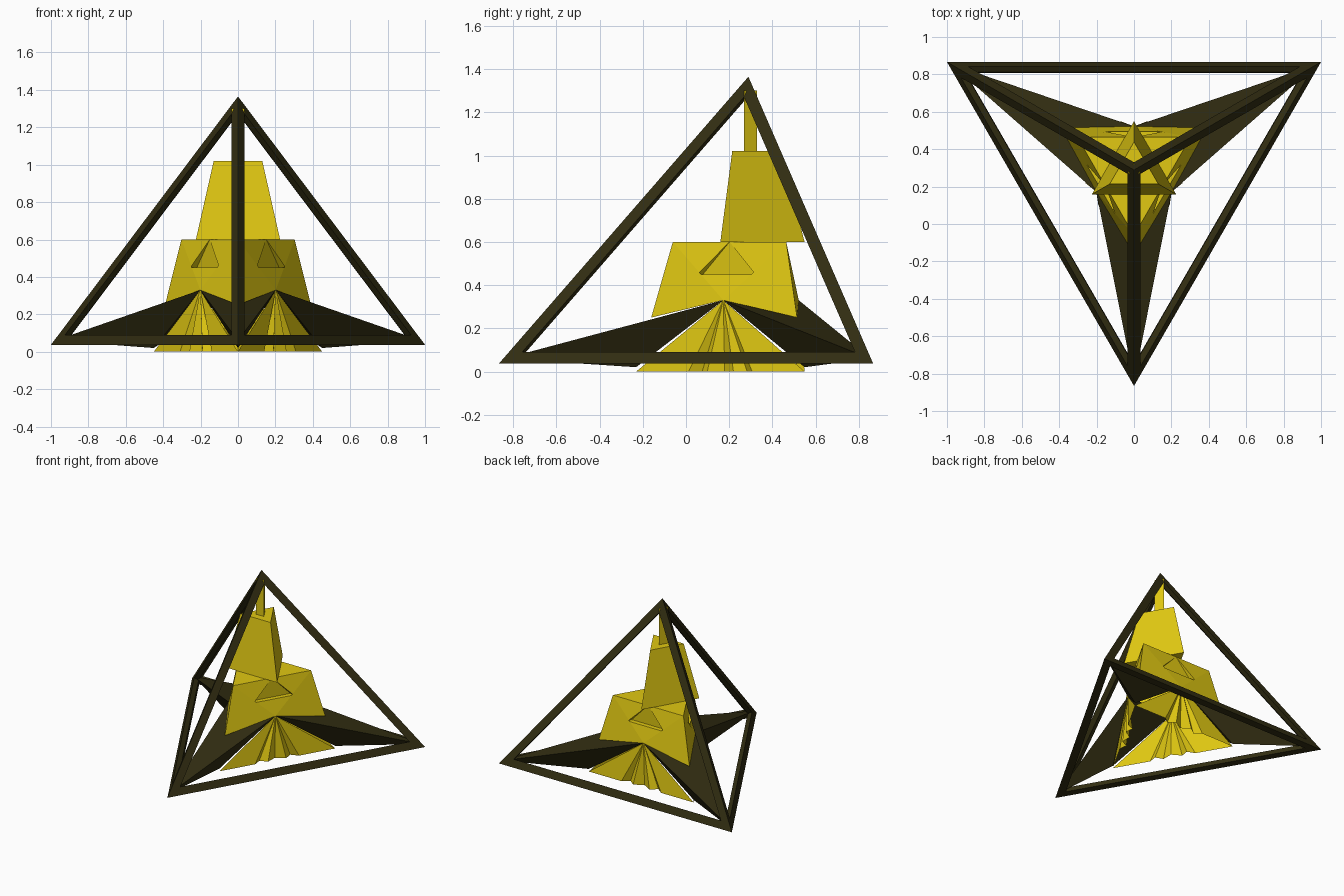
import bpy, bmesh, math
from mathutils import Vector, Matrix

if "Cube" in bpy.data.objects:
    bpy.data.objects.remove(bpy.data.objects["Cube"])

MID = Vector((0, 0.289, 0))          # axis of threefold symmetry
TURNS = [0, 120, 240]


def material(name, rgb):
    m = bpy.data.materials.new(name)
    m.diffuse_color = (*rgb, 1)
    m.use_nodes = True
    m.node_tree.nodes["Principled BSDF"].inputs["Base Color"].default_value = m.diffuse_color
    return m


YELLOW = material("mustard yellow", (0.75, 0.58, 0.006))
DARK = material("dark olive", (0.032, 0.027, 0.006))


def build(name, faces, mat, turns=(0,)):
    """Faces are lists of points around the axis, repeated for each turn."""
    bm = bmesh.new()
    for a in turns:
        rot = Matrix.Rotation(math.radians(a), 3, 'Z')
        for f in faces:
            bm.faces.new([bm.verts.new(rot @ Vector(p) + MID) for p in f])
    bmesh.ops.remove_doubles(bm, verts=bm.verts, dist=0.0005)
    bmesh.ops.recalc_face_normals(bm, faces=bm.faces)
    me = bpy.data.meshes.new(name)
    bm.to_mesh(me)
    bm.free()
    me.materials.append(mat)
    ob = bpy.data.objects.new(name, me)
    bpy.context.collection.objects.link(ob)
    return ob


def corner(radius, z, deg):
    a = math.radians(deg)
    return Vector((radius * math.cos(a), radius * math.sin(a), z))


def tri_prism(name, r0, z0, r1, z1, first, mat):
    lo = [corner(r0, z0, first + a) for a in TURNS]
    hi = [corner(r1, z1, first + a) for a in TURNS]
    sides = [[lo[i], lo[(i + 1) % 3], hi[(i + 1) % 3], hi[i]] for i in range(3)]
    build(name, sides + [lo, hi], mat)


# Open tetrahedral frame: inset each face, join to a smaller inner tetrahedron
v = [corner(1.155, 0.037, a) for a in (-90, 30, 150)] + [Vector((0, 0, 1.365))]
inner_mid = Vector((0, 0, 0.41))
inner = [inner_mid + (p - inner_mid) * 0.905 for p in v]
bars = []
for tri in ((0, 1, 2), (0, 1, 3), (1, 2, 3), (2, 0, 3)):
    p = [v[i] for i in tri]
    w = [(p[1] - p[2]).length, (p[2] - p[0]).length, (p[0] - p[1]).length]
    cen = (p[0] * w[0] + p[1] * w[1] + p[2] * w[2]) / sum(w)
    area = (p[1] - p[0]).cross(p[2] - p[0]).length / 2
    k = 1 - 0.058 / (2 * area / sum(w))
    q = [cen + (x - cen) * k for x in p]
    for i in range(3):
        j = (i + 1) % 3
        bars.append([p[i], p[j], q[j], q[i]])
        bars.append([q[i], q[j], inner[tri[j]], inner[tri[i]]])
build("tetrahedral_frame", bars, DARK)

# Corner fins running from the frame corners to the body
tip, foot = (0, -1.13, 0.06), (0, -0.52, 0.02)
pl, pr = (-0.2018, -0.1165, 0.33), (0.2018, -0.1165, 0.33)
build("corner_fins", [[tip, pr, pl], [tip, foot, pr], [tip, pl, foot], [foot, pl, pr]],
      DARK, TURNS)

# Upper body: one side with a triangular recess, repeated three times
peak, top_mid = (0, 0.233, 0.33), (0, 0.175, 0.6)
side = []
for s in (-1, 1):
    t, k = (s * 0.303, 0.175, 0.6), (s * 0.39, 0.225, 0.25)
    b, d = (s * 0.155, 0.205, 0.45), (s * 0.145, 0.17, 0.45)
    side += [[t, top_mid, b], [t, b, peak], [t, peak, k], [top_mid, b, d]]
lb, rb = (-0.155, 0.205, 0.45), (0.155, 0.205, 0.45)
ld, rd = (-0.145, 0.17, 0.45), (0.145, 0.17, 0.45)
side += [[lb, rb, peak], [top_mid, ld, rd], [lb, rb, rd, ld],
         [(-0.303, 0.175, 0.6), top_mid, (0, 0, 0.6)],
         [top_mid, (0.303, 0.175, 0.6), (0, 0, 0.6)]]
build("upper_body", side, YELLOW, TURNS)

# Lower body: open underneath, each face a fan with narrow pleats
pleats = [(-0.45, 0), (-0.17, 0), (-0.12, -0.04), (-0.07, 0), (0, -0.04),
          (0.07, 0), (0.12, -0.04), (0.17, 0), (0.45, 0)]
base = [(x, 0.26 + d, 0) for x, d in pleats]
build("lower_body", [[a, b, peak] for a, b in zip(base, base[1:])], YELLOW, TURNS)

# Tower and mast, turned opposite to the body
tri_prism("tower", 0.26, 0.6, 0.15, 1.02, 90, YELLOW)
tri_prism("mast", 0.04, 1.02, 0.04, 1.3, 90, YELLOW)
